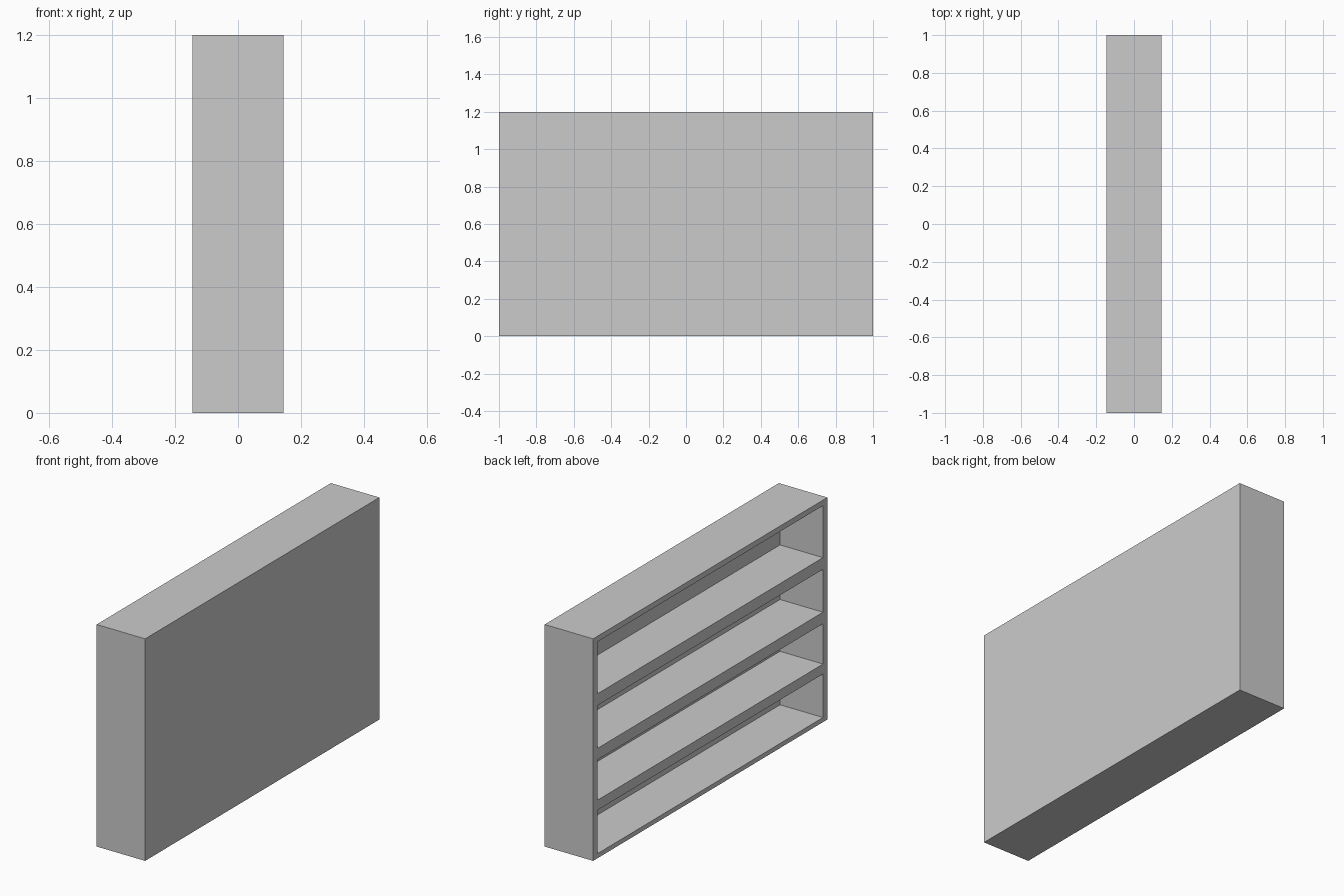
import bpy, bmesh, math
from mathutils import Matrix, Vector

if "Cube" in bpy.data.objects:
    bpy.data.objects.remove(bpy.data.objects["Cube"])

# Overall size and board layout
DEPTH, LENGTH, HEIGHT = 0.29, 2.0, 1.2
SIDE, BACK = 0.037, 0.033
OPENINGS = [(0.025, 0.26), (0.314, 0.532), (0.594, 0.826), (0.889, 1.17)]

bm = bmesh.new()

# Solid carcass block
bmesh.ops.create_cube(bm, size=1.0, matrix=Matrix.Translation((0, 0, HEIGHT / 2))
                      @ Matrix.Diagonal((DEPTH, LENGTH, HEIGHT, 1)))


def cut(co, no):
    bmesh.ops.bisect_plane(bm, geom=bm.verts[:] + bm.edges[:] + bm.faces[:],
                           plane_co=co, plane_no=no)


# Score the board edges
inner = LENGTH / 2 - SIDE
for y in (-inner, inner):
    cut((0, y, 0), (0, 1, 0))
for bay in OPENINGS:
    for z in bay:
        cut((0, 0, z), (0, 0, 1))


def is_opening(face):
    c = face.calc_center_median()
    return (c.x < -DEPTH / 2 + 1e-4 and abs(c.y) < inner
            and any(lo < c.z < hi for lo, hi in OPENINGS))


# Push the shelf bays in towards the back panel
bays = bmesh.ops.extrude_discrete_faces(bm, faces=[f for f in bm.faces if is_opening(f)])
for f in bays["faces"]:
    bmesh.ops.translate(bm, verts=f.verts[:], vec=Vector((DEPTH - BACK, 0, 0)))

# Clean up scoring lines on the flat outer faces
bmesh.ops.dissolve_limit(bm, angle_limit=math.radians(1),
                         verts=bm.verts[:], edges=bm.edges[:])
bmesh.ops.recalc_face_normals(bm, faces=bm.faces[:])

mesh = bpy.data.meshes.new("bookcase")
bm.to_mesh(mesh)
bm.free()
bpy.context.collection.objects.link(bpy.data.objects.new("bookcase", mesh))
